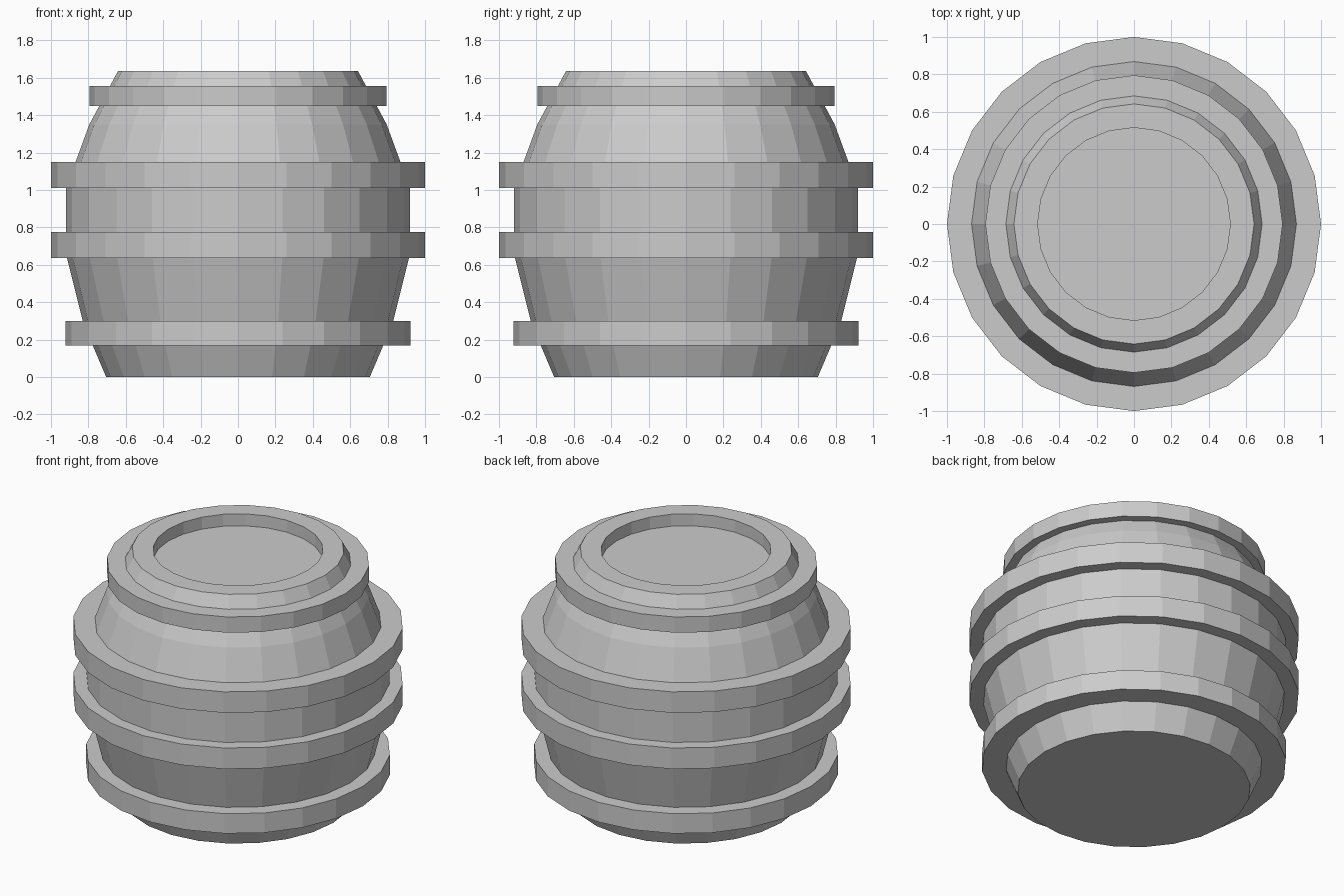
import bpy, bmesh
from math import sin, cos, tau

if "Cube" in bpy.data.objects:
    bpy.data.objects.remove(bpy.data.objects["Cube"])

SIDES = 24

def lathe(name, profile, closed=False):
    """Revolve (radius, z) points around z; an open profile gets capped at both ends."""
    bm = bmesh.new()
    rings = [[bm.verts.new((r * cos(tau * i / SIDES), r * sin(tau * i / SIDES), z))
              for i in range(SIDES)] for r, z in profile]
    pairs = list(zip(rings, rings[1:]))
    if closed:
        pairs.append((rings[-1], rings[0]))
    else:
        bm.faces.new(rings[0][::-1])
        bm.faces.new(rings[-1])
    for a, b in pairs:
        for i in range(SIDES):
            j = (i + 1) % SIDES
            bm.faces.new((a[i], a[j], b[j], b[i]))
    bmesh.ops.recalc_face_normals(bm, faces=bm.faces)
    mesh = bpy.data.meshes.new(name)
    bm.to_mesh(mesh)
    bm.free()
    obj = bpy.data.objects.new(name, mesh)
    bpy.context.collection.objects.link(obj)
    return obj

# Bulging barrel body with a recessed lid
lathe("barrel_body", [(0.705, 0), (0.828, 0.29), (0.92, 0.66), (0.92, 1.01),
                      (0.795, 1.35), (0.642, 1.635), (0.515, 1.635), (0.515, 1.555)])

# Hoops: outer radius, inner radius (sunk in the body), bottom, top
hoops = {
    "bottom_hoop": (0.922, 0.75, 0.168, 0.30),
    "lower_middle_hoop": (1.0, 0.88, 0.635, 0.775),
    "upper_middle_hoop": (1.0, 0.84, 1.01, 1.15),
    "top_hoop": (0.795, 0.66, 1.45, 1.555),
}
for name, (outer, inner, low, high) in hoops.items():
    lathe(name, [(inner, low), (outer, low), (outer, high), (inner, high)], closed=True)
